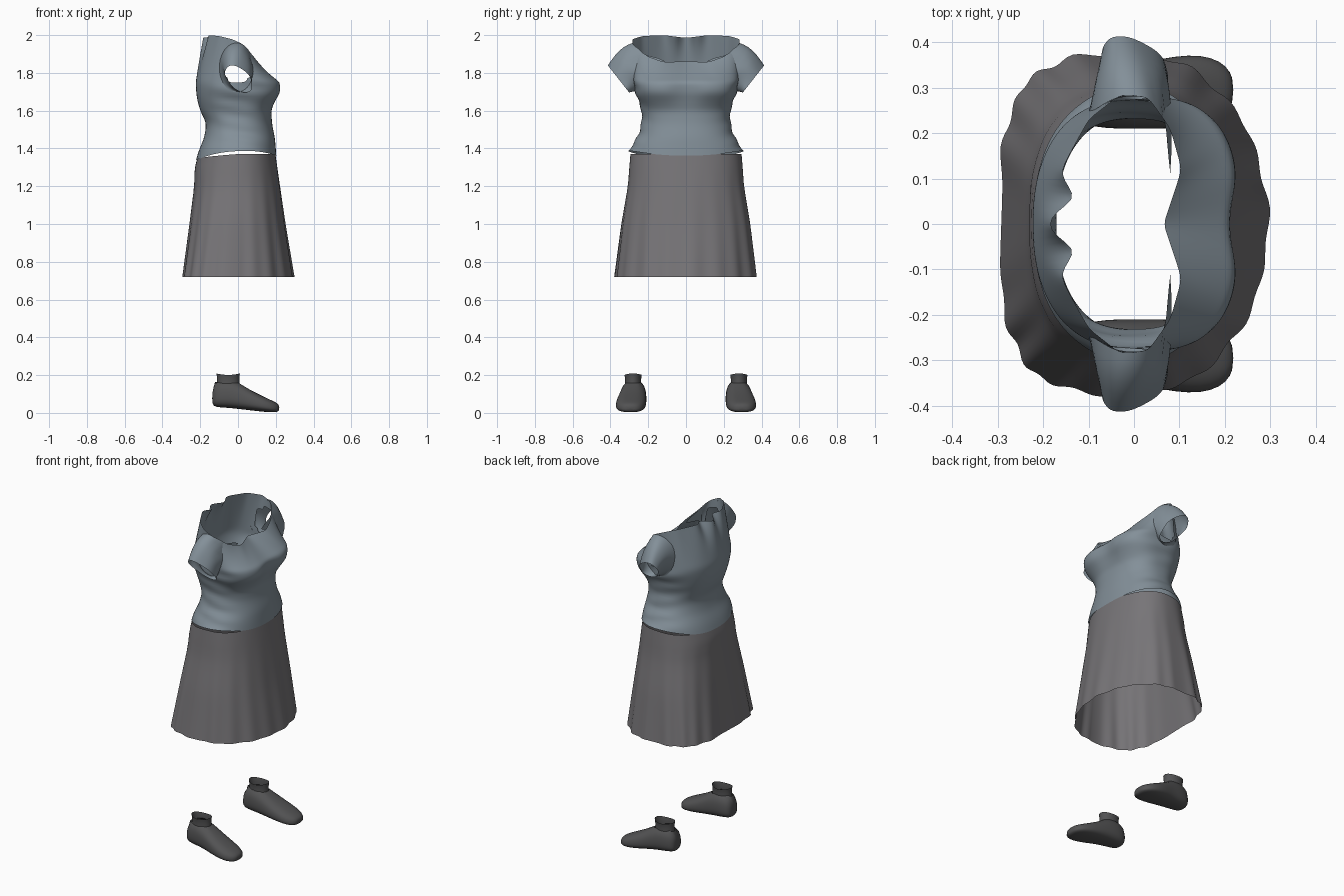
import bpy, bmesh
from math import sin, cos, pi, exp

if "Cube" in bpy.data.objects:
    bpy.data.objects.remove(bpy.data.objects["Cube"], do_unlink=True)


def material(name, rgb):
    mat = bpy.data.materials.new(name)
    mat.use_nodes = True
    colour = (*rgb, 1)
    mat.diffuse_color = colour
    bsdf = next(n for n in mat.node_tree.nodes if n.type == 'BSDF_PRINCIPLED')
    bsdf.inputs["Base Color"].default_value = colour
    bsdf.inputs["Roughness"].default_value = 0.8
    return mat


slate = material("slate_blue_cloth", (0.228, 0.278, 0.318))
grey = material("warm_grey_cloth", (0.185, 0.178, 0.188))
charcoal = material("charcoal_leather", (0.085, 0.085, 0.087))


def loft(name, rings, mat, caps=False, drop=None, subdiv=1):
    """Skin closed rings into a tube; drop(center) removes faces for openings."""
    bm = bmesh.new()
    rows = [[bm.verts.new(p) for p in ring] for ring in rings]
    n = len(rows[0])
    for a, b in zip(rows, rows[1:]):
        for i in range(n):
            j = (i + 1) % n
            bm.faces.new((a[i], a[j], b[j], b[i]))
    if caps:
        bm.faces.new(rows[0])
        bm.faces.new(rows[-1])
    bmesh.ops.recalc_face_normals(bm, faces=bm.faces)
    if drop:
        gone = [f for f in bm.faces if drop(f.calc_center_median())]
        bmesh.ops.delete(bm, geom=gone, context='FACES')
    for f in bm.faces:
        f.smooth = True
    mesh = bpy.data.meshes.new(name)
    bm.to_mesh(mesh)
    bm.free()
    mesh.materials.append(mat)
    obj = bpy.data.objects.new(name, mesh)
    bpy.context.collection.objects.link(obj)
    if subdiv:
        mod = obj.modifiers.new("smooth", 'SUBSURF')
        mod.levels = mod.render_levels = subdiv
    return obj


def angles(n):
    return [2 * pi * i / n for i in range(n)]


def power(v, n):
    return (1 if v >= 0 else -1) * abs(v) ** (2 / n)


def oval(t, back, front, half, n_back, n_front):
    """Point on an oval whose front and back halves differ."""
    n = n_front if cos(t) > 0 else n_back
    reach = front if cos(t) > 0 else -back
    return reach * power(cos(t), n), half * power(sin(t), n)


def lerp(table, key):
    """Linear lookup in rows that start with the key."""
    for a, b in zip(table, table[1:]):
        if key <= b[0]:
            f = (key - a[0]) / (b[0] - a[0])
            return [p + (q - p) * f for p, q in zip(a[1:], b[1:])]
    return table[-1][1:]


# Shirt body: height, back, front, half width, front squareness
BODY = [(1.36, -.222, .203, .297, 2.3), (1.40, -.21, .20, .287, 2.3),
        (1.46, -.178, .195, .255, 2.3), (1.53, -.167, .18, .235, 2.3),
        (1.60, -.20, .177, .235, 2.5), (1.65, -.215, .20, .25, 2.9),
        (1.70, -.222, .235, .27, 3.2), (1.75, -.224, .228, .28, 3.0)]
# Neckline: degrees from the chest, x, y, z
NECK = [(0, .065, 0, 1.86), (30, .105, .12, 1.858), (60, .08, .21, 1.89),
        (80, .03, .28, 1.95), (100, -.03, .285, 1.978), (130, -.10, .23, 1.995),
        (155, -.16, .12, 2.0), (180, -.19, 0, 1.985)]


def body_point(t, z):
    back, front, half, square = lerp(BODY, z)
    x, y = oval(t, back, front, half, 2.3, square)
    # bust cleft and side wrinkles
    if x > 0:
        x -= .028 * exp(-(y / .07) ** 2) * exp(-((z - 1.71) / .06) ** 2)
    y *= 1 + .03 * sin(z * 75 + x * 12) * abs(sin(t)) ** 4
    # dipping hem
    low = max(0, 1 - (z - 1.36) / .12)
    z += low * (-.01 + .012 * cos(t) + .036 * sin(t) ** 2)
    return x, y, z


def neck_point(t):
    deg = t * 180 / pi
    x, y, z = lerp(NECK, min(deg, 360 - deg))
    return x, (y if deg <= 180 else -y), z


def yoke_point(t, f):
    """Between the bust line (f=0) and the neckline (f=1), with back gathers."""
    x, y, z = [p + (q - p) * f for p, q in zip(body_point(t, 1.75), neck_point(t))]
    if x < 0:
        x += .05 * f ** 3 * exp(-((abs(y) - .06) / .027) ** 2)
    return x, y, z


turn = angles(64)
STEPS = 8
body = [[body_point(t, 1.36 + .03 * i) for t in turn] for i in range(14)]
body += [[yoke_point(t, k / STEPS) for t in turn] for k in range(1, STEPS + 1)]


def armhole(c):
    return abs(c.y) > .2 and ((c.x + .005) / .068) ** 2 + ((c.z - 1.825) / .085) ** 2 < 1


loft("shirt_body", body, slate, drop=armhole)

wall = [p for ring in body for p in ring if p[1] > 0]


def wall_y(x, z):
    """Half width of the shirt body at a side position."""
    return min(wall, key=lambda p: (p[0] - x) ** 2 + (p[2] - z) ** 2)[1]


# Cap sleeves: tilted open rings from the armhole to the cuff
# centre x, half x, top y, top z, bottom y, bottom z
SLEEVE = [(-.004, .083, .325, 1.945, .27, 1.70),
          (0, .073, .375, 1.90, .285, 1.70), (.004, .064, .414, 1.84, .30, 1.695)]
for side, label in ((1, "left"), (-1, "right")):
    seam = [(-.008 + .092 * cos(t), 1.828 + .132 * sin(t)) for t in angles(24)]
    rings = [[(x, side * wall_y(x, z), z) for x, z in seam]]
    for k, (cx, hx, ty, tz, by, bz) in enumerate(SLEEVE, 1):
        ring = []
        for t in angles(24):
            f = (1 + sin(t)) / 2
            wave = 1 + .02 * k * sin(5 * t)
            x = cx + hx * cos(t) * wave - .07 * (f - .5) * k / 3
            ring.append((x, side * (by + (ty - by) * f), bz + (tz - bz) * f))
        rings.append(ring)
    loft(label + "_sleeve", rings, slate)

# Skirt: height, back, front, half width
SKIRT = [(.72, -.294, .295, .374), (1.0, -.257, .25, .34), (1.2, -.232, .222, .307),
         (1.30, -.23, .208, .300), (1.37, -.215, .198, .294)]
rings = []
for i in range(14):
    z = .72 + .05 * i
    back, front, half = lerp(SKIRT, z)
    flare = max(0, (1.32 - z) / .6)
    ring = []
    for t in angles(144):
        x, y = oval(t, back, front, half, 2.4 + 1.0 * flare, 2.25 - .2 * flare)
        pleat = 1 + flare * (.012 * sin(18 * t) + .007 * sin(11 * t + 1))
        top = .02 * max(0, -cos(t)) * max(0, (z - 1.27) / .1)
        ring.append((x * pleat, y * pleat, z - top))
    rings.append(ring)
loft("skirt", rings, grey, subdiv=0)

# Shoes: x, centre y, half width, sole z, top z
SHOE = [(-.137, .275, .03, .045, .11), (-.122, .275, .055, .03, .163),
        (-.06, .277, .067, .027, .18), (0, .28, .07, .021, .162),
        (.06, .287, .077, .014, .124), (.12, .293, .08, .007, .094),
        (.17, .295, .073, .003, .07), (.205, .295, .053, .003, .054),
        (.219, .295, .025, .012, .04)]
# Ankle collar: z, half length, half width
COLLAR = [(.11, .06, .043), (.15, .06, .044), (.18, .059, .042), (.205, .063, .046)]


def foot_opening(c):
    return c.z > .11 and ((c.x + .05) / .055) ** 2 + ((abs(c.y) - .28) / .04) ** 2 < 1


for side, label in ((1, "left"), (-1, "right")):
    rings = []
    for x, cy, w, lo, hi in SHOE:
        mid, h = (lo + hi) / 2, (hi - lo) / 2
        rings.append([(x, side * (cy + w * power(cos(t), 2.6) * (1 - .13 * sin(t))),
                       mid + h * power(sin(t), 2.6)) for t in angles(24)])
    loft(label + "_shoe", rings, charcoal, caps=True, drop=foot_opening)
    rings = [[(-.052 + a * cos(t), side * (.28 + b * sin(t)), z + .004 * cos(2 * t))
              for t in angles(24)] for z, a, b in COLLAR]
    loft(label + "_shoe_collar", rings, charcoal)
